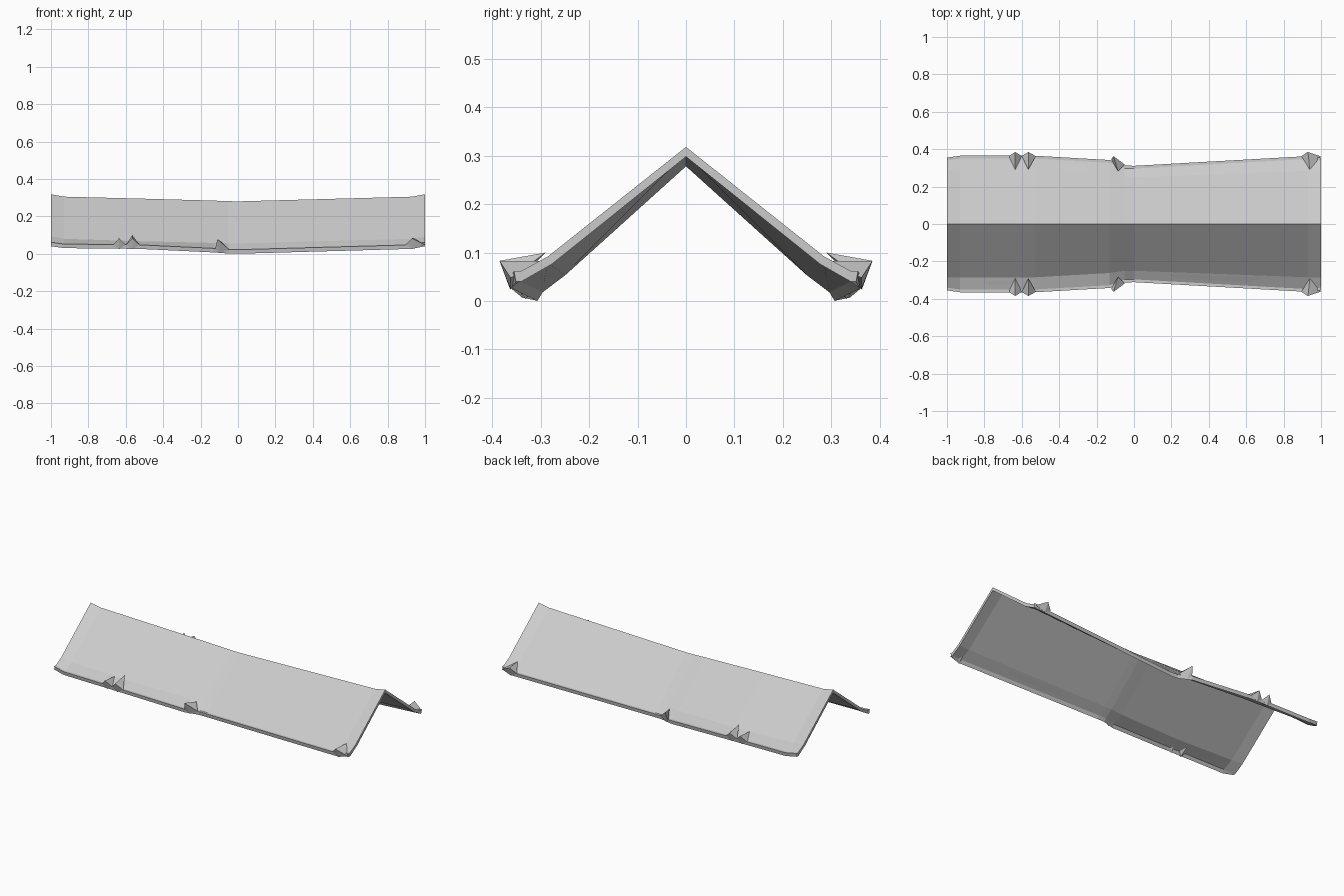
import bpy, bmesh

if "Cube" in bpy.data.objects:
    bpy.data.objects.remove(bpy.data.objects["Cube"])

# Stations along the roof: x, ridge z, knee y, knee z, eave y, eave z, shell thickness
STATIONS = [
    (-1.00, .318, .285, .092, .355, .062, .020),
    (-0.93, .305, .285, .080, .365, .052, .002),
    (-0.53, .295, .285, .067, .365, .048, .002),
    (-0.13, .284, .262, .058, .342, .029, .002),
    (-0.05, .281, .250, .056, .313, .023, .002),
    (0.00, .280, .250, .055, .311, .022, .002),
    (0.93, .305, .285, .080, .363, .048, .002),
    (1.00, .318, .285, .092, .355, .062, .020),
]


def make_object(name, bm):
    bmesh.ops.recalc_face_normals(bm, faces=bm.faces)
    me = bpy.data.meshes.new(name)
    bm.to_mesh(me)
    bm.free()
    ob = bpy.data.objects.new(name, me)
    bpy.context.collection.objects.link(ob)
    return ob


def section(x, rz, ky, kz, ey, ez, t):
    # closed inverted-V outline with a hanging lip along each eave
    half = [(ky, kz), (ey - .015, ez), (ey, ez), (ey - .004, ez - .022),
            (ey - .015, ez - .004 if t < .01 else ez - .022), (ky - t * .4, kz - t * .8)]
    left = [(-y, z) for y, z in reversed(half)]
    pts = [(0, rz)] + half + [(0, rz - t)] + left
    return [(x, y, z) for y, z in pts]


# Sagging roof shell, lofted through the sections
bm = bmesh.new()
rings = [[bm.verts.new(p) for p in section(*s)] for s in STATIONS]
n = len(rings[0])
for a, b in zip(rings, rings[1:]):
    for i in range(n):
        j = (i + 1) % n
        bm.faces.new((a[i], a[j], b[j], b[i]))
for ring in (rings[0], rings[-1]):
    for k in range(n // 2):
        # end caps as strips between upper and lower outline
        h = n // 2
        if k < h // 2:
            q = [ring[k], ring[k + 1], ring[h - k - 1], ring[h - k]]
            m = [ring[(n - i) % n] for i in (k, k + 1, h - k - 1, h - k)]
            for f in (q, m):
                f = list(dict.fromkeys(f))
                if len(f) > 2:
                    bm.faces.new(f)
make_object("roof_shell", bm)

# Upturned eave tiles: left x, right x, left y, right y, apex (x, y, z), inner (x, y, z), base z
TILES = [
    (-.670, -.600, .363, .363, (-.635, .385, .083), (-.635, .290, .074), .046),
    (-.600, -.525, .363, .363, (-.565, .385, .083), (-.565, .290, .100), .046),
    (-.122, -.050, .345, .318, (-.110, .363, .078), (-.085, .282, .062), .026),
    (.895, .998, .363, .362, (.930, .385, .083), (.940, .290, .083), .048),
]
for i, (x0, x1, y0, y1, apex, inner, z) in enumerate(TILES):
    for side, s in (("back", 1), ("front", -1)):
        bm = bmesh.new()
        base = ((apex[0] + inner[0]) / 2, (y0 + y1) / 2, z - .022)
        for x, y, zz in ((x0, y0, z), (x1, y1, z), apex, inner, base):
            bm.verts.new((x, y * s, zz))
        bmesh.ops.convex_hull(bm, input=bm.verts[:])
        make_object(f"eave_tile_{side}_{i + 1}", bm)
